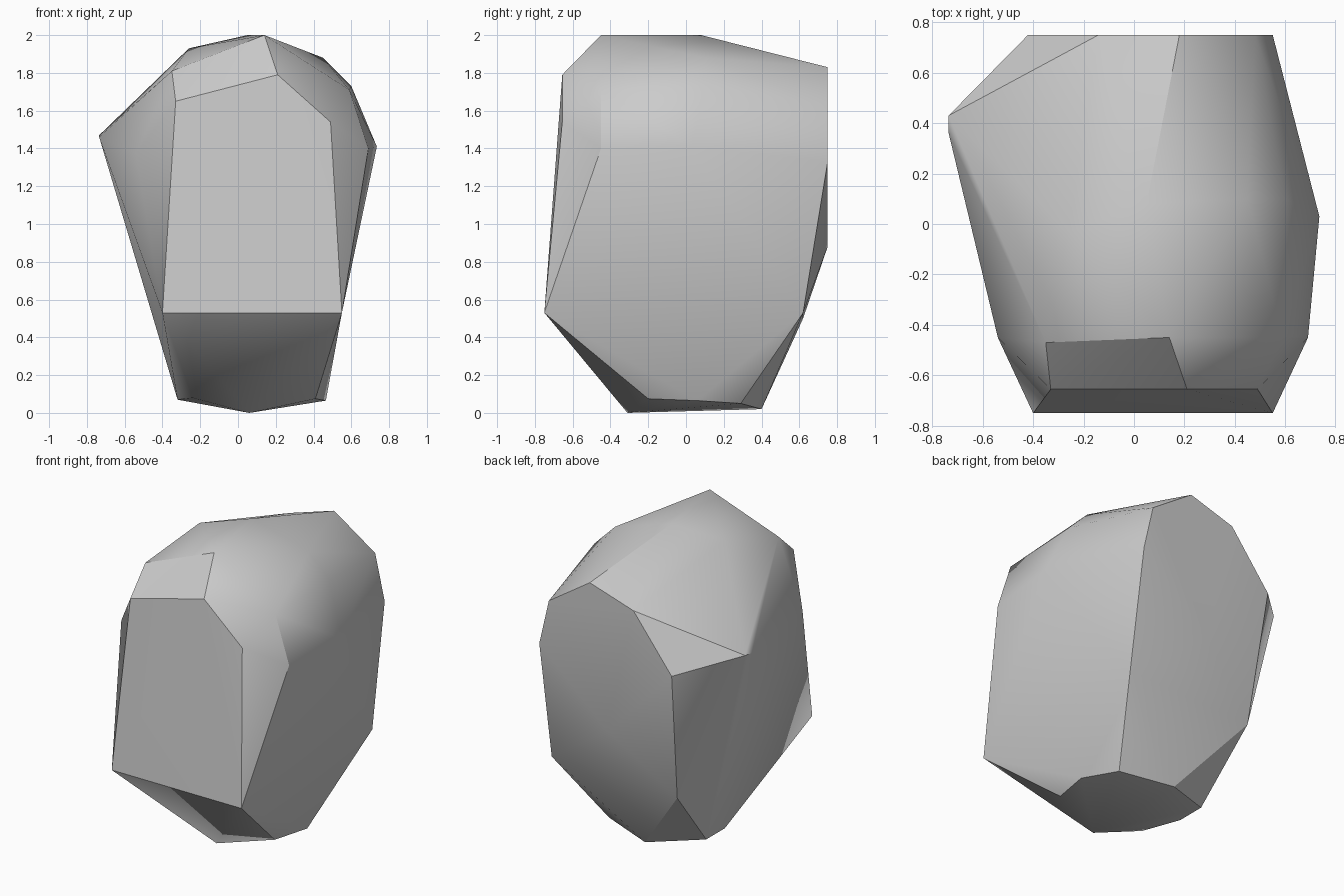
import bpy
import bmesh
import math

cube = bpy.data.objects.get("Cube")
if cube:
    bpy.data.objects.remove(cube, do_unlink=True)

# Stone material
stone = bpy.data.materials.new("stone_grey")
stone.use_nodes = True
grey = (0.6, 0.6, 0.6, 1.0)
stone.diffuse_color = grey
bsdf = next(n for n in stone.node_tree.nodes if n.type == 'BSDF_PRINCIPLED')
bsdf.inputs["Base Color"].default_value = grey
bsdf.inputs["Roughness"].default_value = 0.8

# Corners of the boulder, grouped by facet
front = [(-.40, -.75, .53), (.55, -.75, .53), (.49, -.655, 1.54),
         (.21, -.655, 1.79), (-.33, -.655, 1.65)]
crown = [(.14, -.45, 2.0), (-.35, -.47, 1.81), (0.05, .08, 2.0),
         (-.26, -.03, 1.93), (.45, .10, 1.88)]
right = [(.59, -.45, 1.71), (.69, -.45, 1.40), (.735, .03, 1.41), (.60, .10, 1.73)]
left = [(-.735, .43, 1.47), (-.735, .36, 1.46), (-.54, -.45, 1.37)]
back = [(.18, .75, 1.83), (-.14, .75, 1.73), (-.42, .75, 1.37), (.48, .75, 1.63),
        (.55, .75, 1.33), (.05, .75, .88), (.55, .62, .53), (-.37, .62, .50)]
base = [(.06, -.31, 0), (.41, -.20, .075), (.465, .06, .065), (.36, .29, .05),
        (.02, .40, .02), (-.32, .245, .07), (-.32, .05, .07), (-.24, -.21, .08)]

# Wrap the corners in a faceted shell
bm = bmesh.new()
for corner in front + crown + right + left + back + base:
    bm.verts.new(corner)
hull = bmesh.ops.convex_hull(bm, input=bm.verts[:])
loose = {v for v in hull["geom_interior"] + hull["geom_unused"]
         if isinstance(v, bmesh.types.BMVert)}
bmesh.ops.delete(bm, geom=list(loose), context='VERTS')

# Merge nearly flat triangles into clean facets
bmesh.ops.dissolve_limit(bm, angle_limit=math.radians(2),
                         verts=bm.verts[:], edges=bm.edges[:])
bmesh.ops.recalc_face_normals(bm, faces=bm.faces[:])

mesh = bpy.data.meshes.new("boulder")
bm.to_mesh(mesh)
bm.free()
mesh.materials.append(stone)
boulder = bpy.data.objects.new("boulder", mesh)
bpy.context.collection.objects.link(boulder)

# Soft shading with crisp facet edges
bpy.ops.object.select_all(action='DESELECT')
boulder.select_set(True)
bpy.context.view_layer.objects.active = boulder
bpy.ops.object.shade_smooth_by_angle(angle=math.radians(30))
